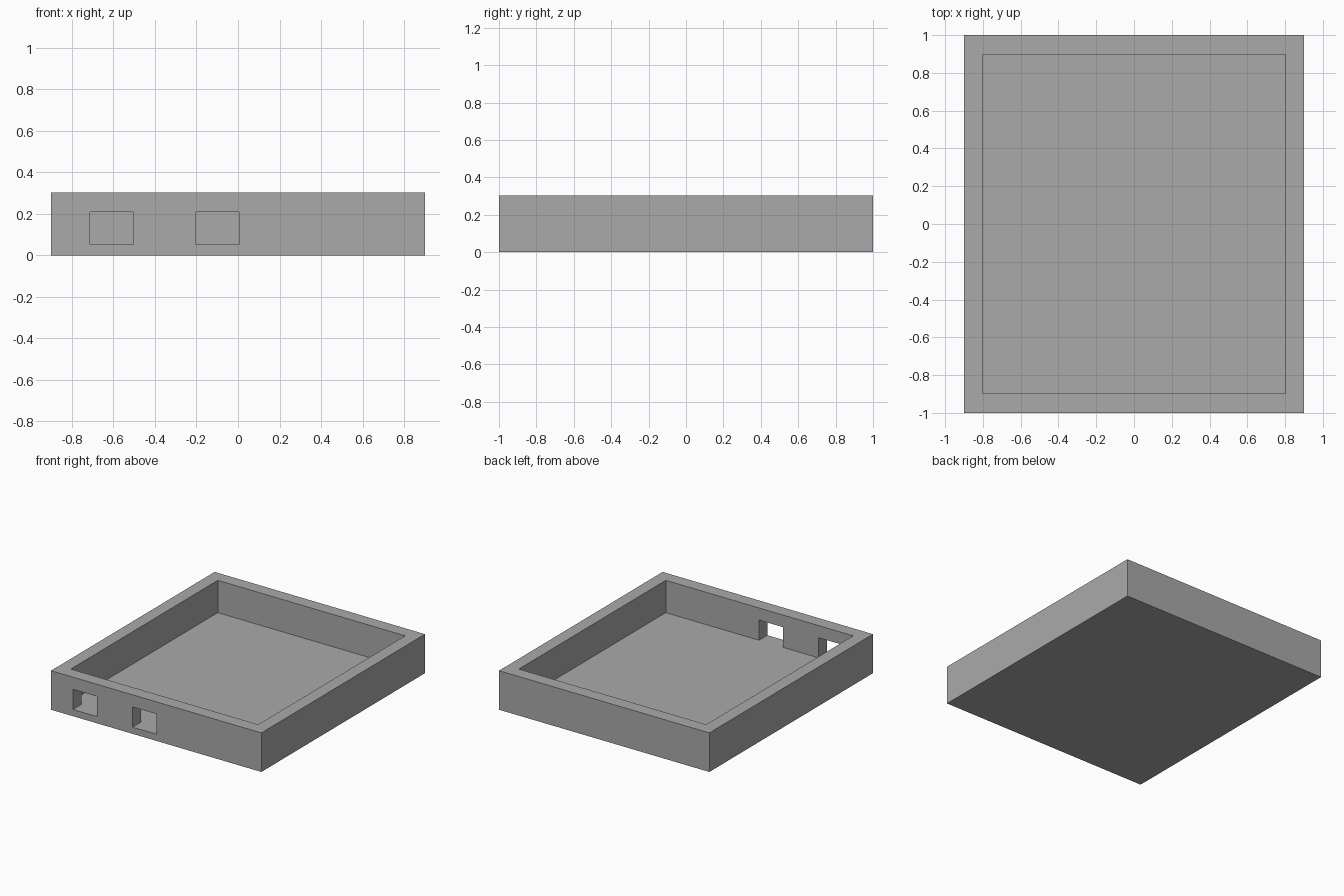
import bpy

cube = bpy.data.objects.get("Cube")
if cube:
    bpy.data.objects.remove(cube, do_unlink=True)

GREY = (0.40, 0.40, 0.40, 1)
HEIGHT, FLOOR = 0.302, 0.052

mat = bpy.data.materials.new("plain grey")
mat.use_nodes = True
mat.diffuse_color = GREY
mat.node_tree.nodes["Principled BSDF"].inputs["Base Color"].default_value = GREY


def box(name, x, y, z):
    """Box spanning the given (low, high) ranges."""
    spans = (x, y, z)
    bpy.ops.mesh.primitive_cube_add(size=1, location=[(a + b) / 2 for a, b in spans])
    ob = bpy.context.object
    ob.name = name
    ob.scale = [b - a for a, b in spans]
    bpy.ops.object.transform_apply(location=True, scale=True)
    ob.data.materials.append(mat)
    return ob


# Solid block that becomes the open tray
tray = box("tray", (-0.9, 0.9), (-1, 1), (0, HEIGHT))

# Inner hollow, and two openings through the front wall flush with the floor
cutters = [
    box("hollow_cutter", (-0.802, 0.802), (-0.898, 0.898), (FLOOR, 1)),
    box("right_opening_cutter", (-0.712, -0.506), (-1.1, -0.8), (FLOOR, 0.208)),
    box("middle_opening_cutter", (-0.202, 0.004), (-1.1, -0.8), (FLOOR, 0.208)),
]
for cutter in cutters:
    cut = tray.modifiers.new(cutter.name, 'BOOLEAN')
    cut.operation = 'DIFFERENCE'
    cut.solver = 'EXACT'
    cut.object = cutter

# Apply the cuts and drop the helpers
bpy.ops.object.select_all(action='DESELECT')
tray.select_set(True)
bpy.context.view_layer.objects.active = tray
for cutter in cutters:
    bpy.ops.object.modifier_apply(modifier=cutter.name)
    bpy.data.objects.remove(cutter, do_unlink=True)
bpy.ops.object.shade_flat()
